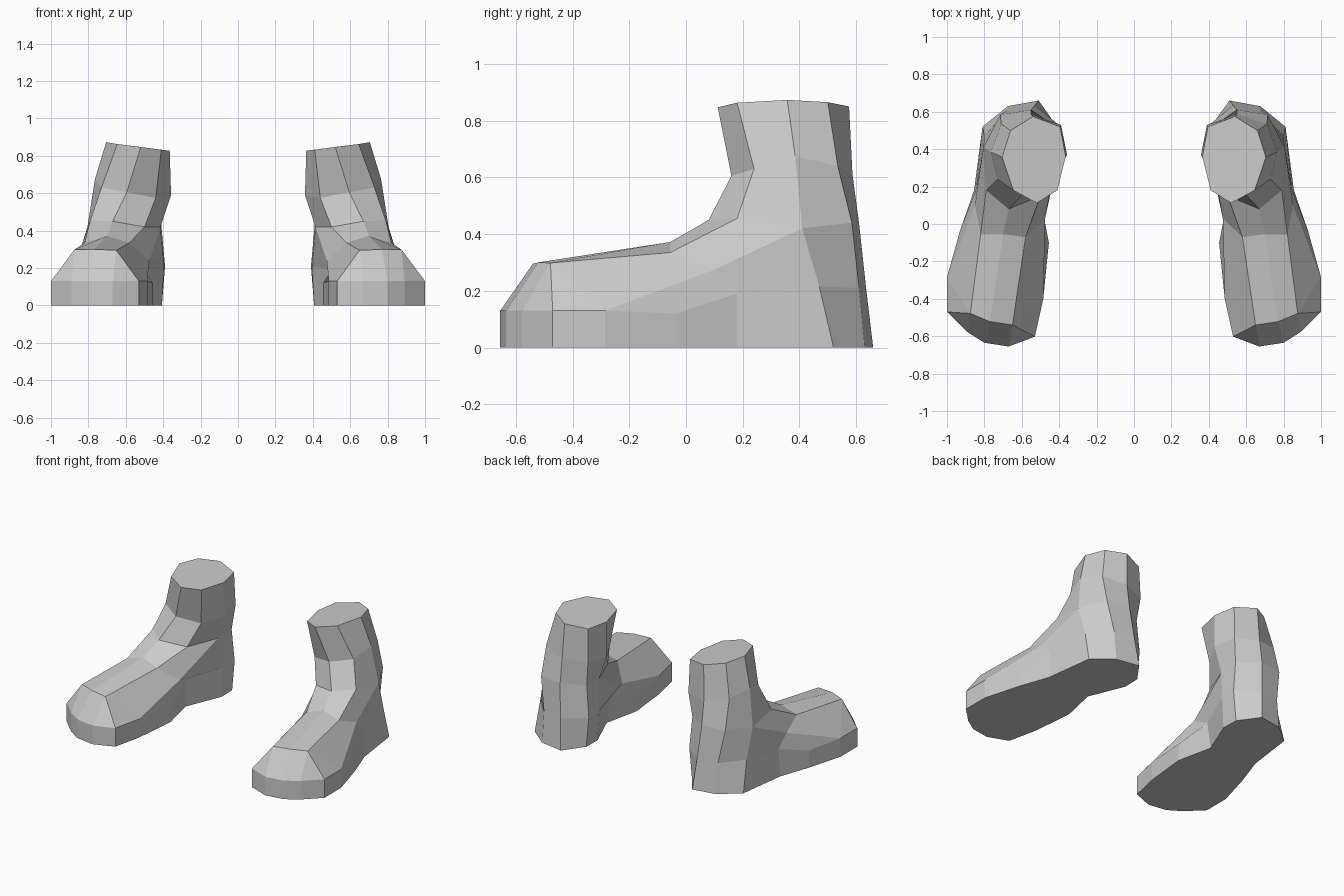
import bpy
import bmesh

if "Cube" in bpy.data.objects:
    bpy.data.objects.remove(bpy.data.objects["Cube"])

# Leg rings, 8 points each: front, outer front, outer, outer back, back, inner back, inner, inner front
CUFF = [(.52, .112, .847), (.645, .18, .863), (.705, .357, .873), (.66, .50, .865),
        (.54, .575, .85), (.395, .52, .83), (.365, .36, .827), (.41, .18, .833)]
ANKLE = [(.595, .16, .605), (.73, .24, .63), (.765, .385, .675), (.71, .535, .64),
         (.55, .587, .61), (.39, .53, .60), (.358, .37, .59), (.44, .22, .575)]
LOW = [(.67, .08, .45), (.79, .18, .455), (.805, .41, .42), (.715, .585, .44),
       (.55, .61, .44), (.41, .515, .43), (.415, .37, .42), (.50, .15, .42)]

# Rim above the sole: toe, outer side, heel, inner side
RIM = [(.53, -.602, .13), (.67, -.655, .13), (.80, -.635, .13), (.89, -.578, .13), (1, -.47, .13),
       (1, -.285, .13), (.93, -.035, .12), (.845, .18, .19), (.80, .47, .215), (.675, .61, .21),
       (.53, .635, .21), (.39, .52, .21), (.395, .40, .21), (.50, .13, .19),
       (.455, -.10, .12), (.485, -.40, .13)]
# Small shift of the heel between rim and ground
SPREAD = {7: (.01, .0), 8: (.01, .05), 9: (.0, .02), 10: (-.02, .025),
          11: (.02, .0), 12: (.012, .0), 13: (.01, .02)}

# Upper of the foot: instep row and toe cap edge, inner to outer
INSTEP = [(.58, -.07, .335), (.70, -.055, .372), (.82, -.055, .335)]
TOECAP = [(.65, -.54, .295), (.77, -.522, .30), (.875, -.478, .298)]
SIDE_IN, SIDE_OUT = (.475, .03, .24), (.85, .10, .275)


def build_boot(name, side):
    bm = bmesh.new()

    def verts(points):
        return [bm.verts.new((side * x, y, z)) for x, y, z in points]

    def loft(a, b, closed=False):
        n = len(a)
        for i in range(n if closed else n - 1):
            j = (i + 1) % n
            bm.faces.new((a[i], a[j], b[j], b[i]))

    cuff, ankle, low, rim = (verts(p) for p in (CUFF, ANKLE, LOW, RIM))
    instep, cap = verts(INSTEP), verts(TOECAP)
    side_in, side_out = verts([SIDE_IN, SIDE_OUT])
    sole = verts([(x + SPREAD.get(i, (0, 0))[0], y + SPREAD.get(i, (0, 0))[1], 0)
                  for i, (x, y, z) in enumerate(RIM)])

    # Leg shaft and closed top
    loft(cuff, ankle, True)
    loft(ankle, low, True)
    bm.faces.new(cuff)
    # Heel
    loft(low[2:7], rim[8:13])
    # Instep and sides, from the leg to the toe cap
    rows = [[rim[12], low[6], low[7], low[0], low[1], low[2], rim[8]],
            [rim[13], side_in, *instep, side_out, rim[7]],
            [rim[14], rim[15], *cap, rim[5], rim[6]]]
    loft(rows[0], rows[1])
    loft(rows[1], rows[2])
    # Toe cap
    loft(cap, rim[1:4])
    for tri in ((cap[0], rim[15], rim[0]), (cap[0], rim[0], rim[1]),
                (cap[2], rim[3], rim[4]), (cap[2], rim[4], rim[5])):
        bm.faces.new(tri)
    # Sole wall and sole
    loft(rim, sole, True)
    bm.faces.new(sole)

    bmesh.ops.recalc_face_normals(bm, faces=bm.faces)
    mesh = bpy.data.meshes.new(name)
    bm.to_mesh(mesh)
    bm.free()
    bpy.context.collection.objects.link(bpy.data.objects.new(name, mesh))


build_boot("right_boot", 1)
build_boot("left_boot", -1)
